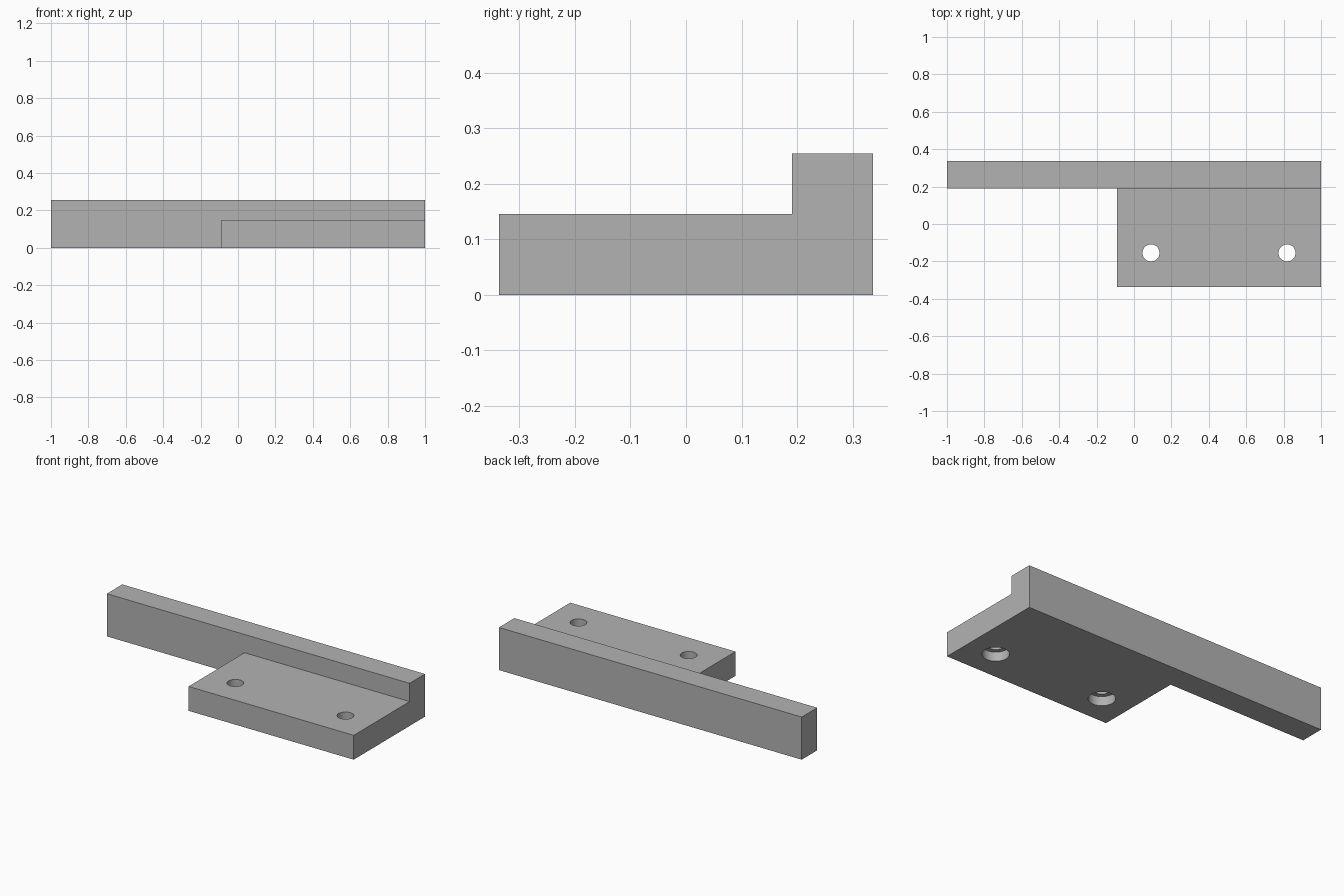
import bpy
import bmesh

U = 1 / 55  # one design unit; the bar is 110 units long

if "Cube" in bpy.data.objects:
    bpy.data.objects.remove(bpy.data.objects["Cube"], do_unlink=True)

grey = bpy.data.materials.new("plain grey")
grey.use_nodes = True
colour = (0.45, 0.45, 0.45, 1)
grey.diffuse_color = colour
grey.node_tree.nodes["Principled BSDF"].inputs["Base Color"].default_value = colour


def extrude_outline(name, points, height):
    """Solid prism standing on z = 0 from a flat outline."""
    bm = bmesh.new()
    face = bm.faces.new([bm.verts.new((x * U, y * U, 0)) for x, y in points])
    moved = bmesh.ops.extrude_face_region(bm, geom=[face])["geom"]
    top = [v for v in moved if isinstance(v, bmesh.types.BMVert)]
    bmesh.ops.translate(bm, verts=top, vec=(0, 0, height * U))
    bmesh.ops.recalc_face_normals(bm, faces=bm.faces)
    mesh = bpy.data.meshes.new(name)
    bm.to_mesh(mesh)
    bm.free()
    obj = bpy.data.objects.new(name, mesh)
    bpy.context.collection.objects.link(obj)
    mesh.materials.append(grey)
    return obj


def boolean(target, other, operation):
    mod = target.modifiers.new(other.name, "BOOLEAN")
    mod.operation = operation
    mod.solver = "EXACT"
    mod.object = other
    bpy.context.view_layer.objects.active = target
    bpy.ops.object.modifier_apply(modifier=mod.name)
    bpy.data.objects.remove(other, do_unlink=True)


def drill(target, x, y, radius, low, high):
    bpy.ops.mesh.primitive_cylinder_add(
        vertices=48, radius=radius * U, depth=(high - low) * U,
        location=(x * U, y * U, (low + high) / 2 * U))
    cutter = bpy.context.object
    cutter.name = "hole_cutter"
    cutter.hide_render = True
    cutter.data.materials.append(grey)
    boolean(target, cutter, "DIFFERENCE")


# L-shaped body, with the long back edge raised into a bar
bracket = extrude_outline("mounting_bracket", [
    (-55, 10.5), (-5, 10.5), (-5, -18.5), (55, -18.5), (55, 18.5), (-55, 18.5)], 8)
raised = extrude_outline("raised_bar", [
    (-55, 10.5), (55, 10.5), (55, 18.5), (-55, 18.5)], 14)
boolean(bracket, raised, "UNION")

# Two screw holes, counterbored from below
for x in (5, 45):
    drill(bracket, x, -8.5, 2.5, -1, 9)
    drill(bracket, x, -8.5, 4, -1, 3)

# Smooth hole walls, sharp edges elsewhere
bpy.ops.object.select_all(action="DESELECT")
bracket.select_set(True)
bpy.context.view_layer.objects.active = bracket
bpy.ops.object.shade_smooth_by_angle()
